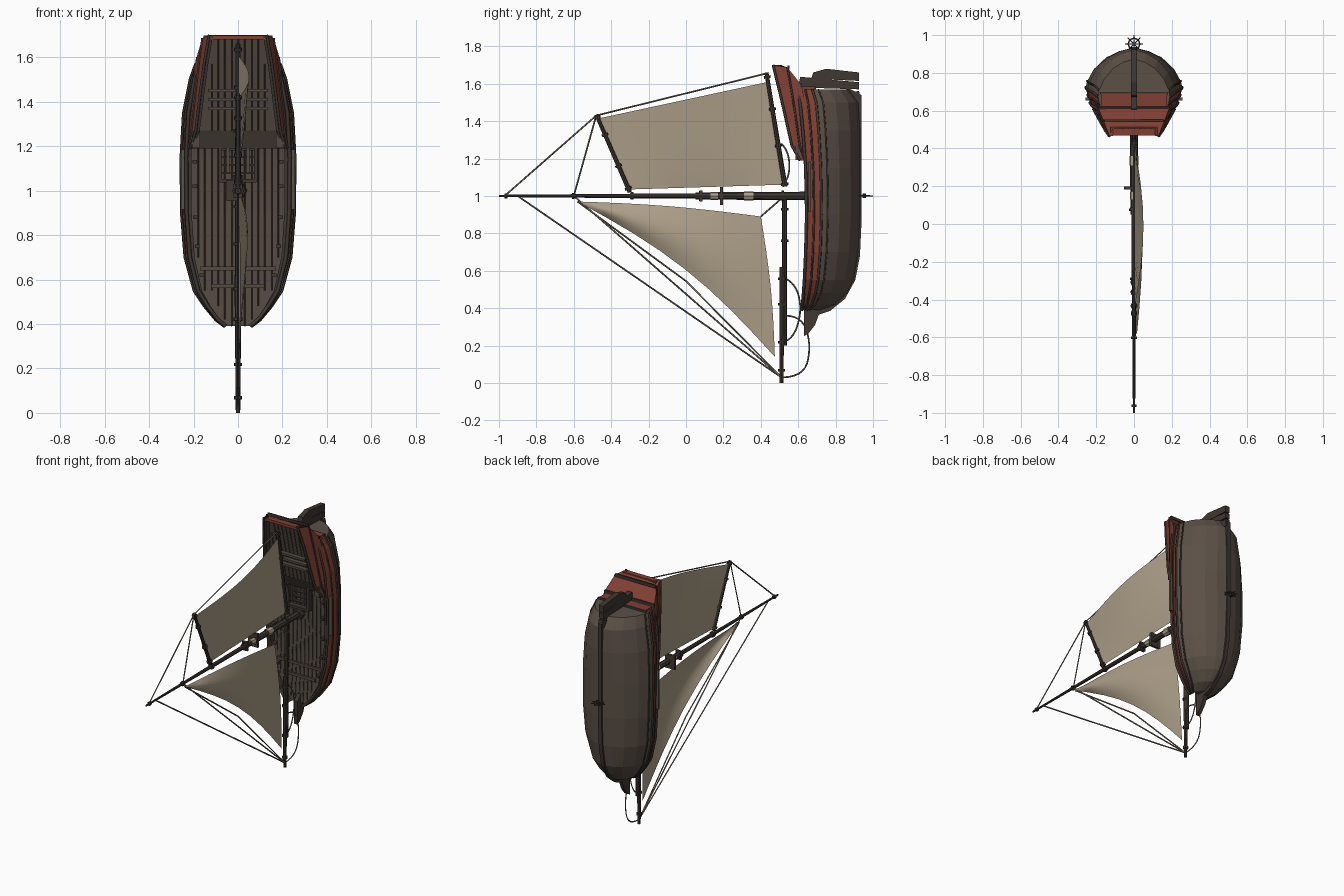
import bpy, bmesh, math
from mathutils import Vector

if "Cube" in bpy.data.objects:
    bpy.data.objects.remove(bpy.data.objects["Cube"])

def mat(name, c):
    m = bpy.data.materials.new(name)
    m.diffuse_color = (*c, 1)
    m.use_nodes = True
    m.node_tree.nodes["Principled BSDF"].inputs["Base Color"].default_value = m.diffuse_color
    return m

HULL = mat("hull_brown", (0.105, 0.080, 0.062))
DECK = mat("deck_brown", (0.088, 0.068, 0.054))
DARK = mat("dark_wood", (0.050, 0.038, 0.031))
RED = mat("red_paint", (0.215, 0.050, 0.033))
SAIL = mat("sail_canvas", (0.42, 0.35, 0.25))
ROPE = mat("rope", (0.20, 0.165, 0.12))

def make(name, bm, *mats):
    bmesh.ops.recalc_face_normals(bm, faces=bm.faces[:])
    me = bpy.data.meshes.new(name)
    bm.to_mesh(me)
    bm.free()
    for m in mats:
        me.materials.append(m)
    ob = bpy.data.objects.new(name, me)
    bpy.context.collection.objects.link(ob)
    return ob

def box(name, c, s, m):
    bm = bmesh.new()
    bmesh.ops.create_cube(bm, size=1)
    for v in bm.verts:
        v.co = Vector([v.co[i] * s[i] + c[i] for i in range(3)])
    return make(name, bm, m)

def rod(name, a, b, r1, r2, m, sides=8):
    """Tapered cylinder from a to b."""
    a, b = Vector(a), Vector(b)
    d = b - a
    bm = bmesh.new()
    bmesh.ops.create_cone(bm, cap_ends=True, segments=sides, radius1=r1, radius2=r2, depth=d.length)
    q = d.to_track_quat('Z', 'Y')
    for v in bm.verts:
        v.co = q @ v.co + (a + b) / 2
    return make(name, bm, m)

def tube(name, pts, r, m, smooth=False):
    """Thin swept line through points."""
    cu = bpy.data.curves.new(name, 'CURVE')
    cu.dimensions = '3D'
    cu.bevel_depth, cu.bevel_resolution, cu.use_fill_caps = r, 0, True
    sp = cu.splines.new('NURBS' if smooth else 'POLY')
    sp.points.add(len(pts) - 1)
    for p, c in zip(sp.points, pts):
        p.co = (*c, 1)
    if smooth:
        sp.use_endpoint_u, sp.order_u, sp.resolution_u = True, 3, 5
    cu.materials.append(m)
    ob = bpy.data.objects.new(name, cu)
    bpy.context.collection.objects.link(ob)

def plate(name, yz, t, m):
    """Side-view outline extruded across x."""
    bm = bmesh.new()
    f = bm.faces.new([bm.verts.new((-t / 2, y, z)) for y, z in yz])
    e = bmesh.ops.extrude_face_region(bm, geom=[f])
    bmesh.ops.translate(bm, vec=(t, 0, 0), verts=[v for v in e['geom'] if isinstance(v, bmesh.types.BMVert)])
    return make(name, bm, m)

def loft(name, halves, span_mats, mats, end_mat):
    """Skin mirrored half sections; last half point lies on the centre line."""
    bm = bmesh.new()
    rings = []
    for h in halves:
        ring = h + [(-x, y, z) for x, y, z in reversed(h[:-1])]
        rings.append([bm.verts.new(p) for p in ring])
    n, k = len(rings[0]), len(halves[0]) - 1
    for a, b in zip(rings, rings[1:]):
        for i in range(n):
            f = bm.faces.new((a[i], a[(i + 1) % n], b[(i + 1) % n], b[i]))
            f.material_index = span_mats[i] if i < k else (span_mats[2 * k - 1 - i] if i < 2 * k else 0)
    for r in (rings[0], rings[-1]):
        bm.faces.new(r).material_index = end_mat
    return make(name, bm, *mats)

# hull stations: z, half beam, rail y, keel y
ST = [(.39, .06, .62, .72), (.42, .10, .623, .80), (.48, .15, .628, .86), (.55, .197, .633, .895),
      (.70, .238, .64, .92), (.90, .254, .645, .93), (1.15, .256, .64, .93), (1.35, .245, .625, .93),
      (1.50, .215, .61, .92), (1.57, .19, .60, .87)]
PROF = [(.06, 1), (.3, .95), (.58, .83), (.83, .62), (.97, .40), (1, .28), (.96, .14), (.9, 0)]
DEPTH = .04

def at(z):
    for a, b in zip(ST, ST[1:]):
        if z <= b[0]:
            t = (z - a[0]) / (b[0] - a[0])
            return [p + (q - p) * t for p, q in zip(a, b)]
    return ST[-1]

def section(z, b, r, k):
    return ([(b * fx, r + (k - r) * fy, z) for fx, fy in PROF]
            + [(b * .82, r, z), (b * .82, r + DEPTH, z), (0, r + DEPTH, z)])

# main hull with red upper strakes, rail and sunk deck
loft("hull", [section(*s) for s in ST], [0, 0, 0, 0, 0, 1, 1, 2, 2, 3], (HULL, RED, DARK, DECK), 0)

# wales and cap rail along both sides
for s in (-1, 1):
    for fx, fy, r in ((.91, 0, .009), (.965, .14, .006), (1.0, .28, .008), (.975, .40, .005)):
        tube("wale", [(s * b * fx, y + (k - y) * fy, z) for z, b, y, k in ST], r, DARK)

# keel, stem and sternpost
plate("keel_stem", [(.63, .41), (.63, .25), (.655, .265), (.69, .31), (.71, .365), (.77, .385), (.85, .45), (.905, .55),
                    (.93, .68), (.938, .85), (.938, 1.54), (.87, 1.575), (.80, 1.55), (.80, .6)], .026, DARK)

# raised quarterdeck: z top, x top, y top, z bottom, x bottom, y bottom
def quarter(zt, xt, yt, zb, xb, yb):
    mid = ((xt + xb) / 2, (yt + yb) / 2, zt + (zb - zt) * .12)
    return [(xb, yb, zb), mid, (xt, yt, zt), (xt - .018, yt, zt), (xt - .018, yt + DEPTH, zt), (0, yt + DEPTH, zt)]

QD = [(1.19, .215, .61, 1.19, .23, .66), (1.27, .19, .565, 1.27, .228, .65), (1.45, .168, .525, 1.45, .21, .64),
      (1.57, .152, .497, 1.53, .20, .63), (1.70, .13, .465, 1.59, .19, .62)]
loft("quarterdeck", [quarter(*q) for q in QD], [1, 1, 0, 0, 2], (DARK, RED, DECK), 1)
for s in (-1, 1):
    tube("quarter_rail", [(s * q[1], q[2], q[0]) for q in QD], .008, DARK)
    tube("quarter_moulding", [(s * p[0], p[1], p[2]) for p in (quarter(*q)[1] for q in QD)], .006, DARK)
box("taffrail", (0, .49, 1.69), (.25, .045, .018), RED)
box("transom_panel", (0, .65, 1.575), (.35, .08, .02), RED)
for y, w, z in ((.548, .31, 1.688), (.615, .38, 1.592), (.69, .36, 1.575)):
    box("transom_moulding", (0, y, z), (w, .01, .02), DARK)

# deck plank seams
for i in range(-6, 7):
    x = i * .03 + .001
    zs = [s[0] for s in ST if s[1] * .8 > abs(x) + .005 and s[0] < 1.3] + [1.24]
    tube("deck_seam", [(x, at(z)[2] + DEPTH - .001, z) for z in zs], .0035, DARK)
    if abs(i) < 5:
        qs = [q for q in QD if q[1] - .018 > abs(x) and q[0] > 1.2]
        if len(qs) > 1:
            tube("quarterdeck_seam", [(x, q[2] + DEPTH - .001, q[0]) for q in qs], .0035, DARK)

# deck cross beams
for z, w in ((.57, .24), (.65, .34)):
    box("deck_beam", (0, at(z)[2] + .034, z), (w, .014, .018), DECK)
for z, y in ((1.37, .565), (1.41, .557), (1.45, .548)):
    box("quarter_beam", (0, y, z), (.27, .03, .014), DECK)

# hatch with grating
for s in (-1, 1):
    box("hatch_side", (s * .08, .665, 1.15), (.016, .04, .22), DARK)
    box("hatch_end", (0, .665, 1.15 + s * .105), (.16, .04, .016), DARK)
    box("grating_frame", (s * .045, .665, 1.16), (.012, .03, .16), DECK)
for i in range(5):
    box("grating_bar", (0, .668, 1.08 + i * .035), (.15, .02, .008), DARK)

# side channels, steps and rail cleats
for s in (-1, 1):
    box("channel", (s * .243, .662, 1.05), (.028, .014, .27), HULL)
    box("rail_step", (s * .19, .60, 1.23), (.036, .03, .075), DECK)
    for z in (.62, .75, .88, 1.02, 1.13):
        b = at(z)
        box("cleat", (s * (b[1] * .82 - .015), b[2] + .015, z), (.022, .04, .016), DARK)

# rudder boards
for yz in ([(.67, 1.627), (.68, 1.66), (.75, 1.68), (.925, 1.66), (.925, 1.615)],
           [(.60, 1.58), (.61, 1.637), (.925, 1.608), (.925, 1.57)],
           [(.77, 1.53), (.925, 1.562), (.935, 1.51), (.80, 1.50)]):
    plate("rudder_board", yz, .034, DARK)

# wheel under the keel
C = Vector((0, .953, 1))
ring = [C + Vector((math.cos(a), math.sin(a), 0)) * .03 for a in [i * math.pi / 8 for i in range(17)]]
tube("wheel_rim", ring, .004, DARK)
for i in range(4):
    d = Vector((math.cos(i * math.pi / 4), math.sin(i * math.pi / 4), 0)) * .047
    rod("wheel_spoke", C - d, C + d, .003, .003, DARK, 6)
rod("wheel_hub", C - Vector((0, 0, .012)), C + Vector((0, 0, .012)), .009, .009, DARK)

# spars: (y, z) ends and radii
def spar(name, a, b, r1, r2, bands=()):
    A, B = Vector((0, *a)), Vector((0, *b))
    rod(name, A, B, r1, r2, DARK)
    d = (B - A).normalized() * .007
    for t in bands:
        p = A.lerp(B, t)
        r = r1 + (r2 - r1) * t + .007
        rod(name + "_band", p - d, p + d, r, r, DARK)

spar("lower_mast", (.70, 1), (.05, 1), .023, .019, (.28, .96))
spar("middle_mast", (.25, 1), (-.30, 1), .014, .013, (.98,))
spar("top_mast", (-.25, 1), (-1, 1), .012, .006, (.47, .95))
spar("bowsprit", (.51, 0), (.515, .62), .010, .016, (.11, .35, .68, .9))
spar("inner_spar", (.527, .20), (.527, 1), .012, .013, (.7, .91))
spar("boom", (.53, 1.05), (.43, 1.66), .013, .011, (.02, .36, .68, .96))
spar("gaff", (-.30, 1.02), (-.48, 1.435), .012, .010, (.05, .34, .74, .96))
rod("mast_wrap_low", (0, .36, 1), (0, .31, 1), .025, .025, SAIL)
rod("mast_wrap_high", (0, .17, 1), (0, .13, 1), .022, .022, SAIL)
box("crosstree", (-.015, .19, 1), (.075, .016, .095), DARK)
box("mast_cap", (0, .08, 1), (.04, .016, .06), DARK)
rod("mast_collar", (0, .665, 1), (0, .64, 1), .04, .034, DARK)

# sails as bulged grids
def sail(name, fn, n=8):
    bm = bmesh.new()
    g = [[bm.verts.new(fn(i / n, j / n)) for j in range(n + 1)] for i in range(n + 1)]
    for i in range(n):
        for j in range(n):
            bm.faces.new((g[i][j], g[i + 1][j], g[i + 1][j + 1], g[i][j + 1]))
    bmesh.ops.remove_doubles(bm, verts=bm.verts[:], dist=1e-5)
    ob = make(name, bm, SAIL)
    for p in ob.data.polygons:
        p.use_smooth = True

def main_fn(u, v):
    p = Vector((0, .515, 1.06)).lerp(Vector((0, -.295, 1.035)), v)
    q = Vector((0, .44, 1.61)).lerp(Vector((0, -.465, 1.415)), v)
    p = p.lerp(q, u)
    p.x = .05 * math.sin(math.pi * v) * u ** .8
    return p

def jib_fn(u, v):
    bow = math.sin(math.pi * v)
    head = Vector((0, -.58, .97))
    a = head.lerp(Vector((0, .475, .14)), v) + Vector((0, .045, .055)) * bow
    b = head.lerp(Vector((0, .40, .89)), v) + Vector((0, 0, .015)) * bow
    p = a.lerp(b, u)
    p.y += .015 * math.sin(math.pi * u) * v
    p.x = .035 * math.sin(math.pi * u) * math.sin(math.pi * (.15 + .8 * v)) + .01 * bow
    return p

sail("main_sail", main_fn)
sail("jib_sail", jib_fn)

# rigging: (y, z) runs
for run in ([(-.90, 1), (.51, .03)], [(-.60, 1), (.51, .03)], [(-.58, .97), (.0, .545), (.51, .03)],
            [(-.97, 1), (-.48, 1.43)], [(-.60, 1), (-.48, 1.43)], [(-.48, 1.43), (.43, 1.655)], [(.40, .89), (.515, .99)]):
    tube("stay", [(0, y, z) for y, z in run], .0045, ROPE)
for run in ([(.51, 1.28), (.55, 1.24), (.555, 1.10), (.52, 1.06)],
            [(.53, .56), (.59, .53), (.62, .38), (.57, .23), (.52, .22)],
            [(.53, .36), (.62, .36), (.67, .20), (.63, .03), (.51, .03)]):
    tube("slack_rope", [(0, y, z) for y, z in run], .0045, ROPE, True)
